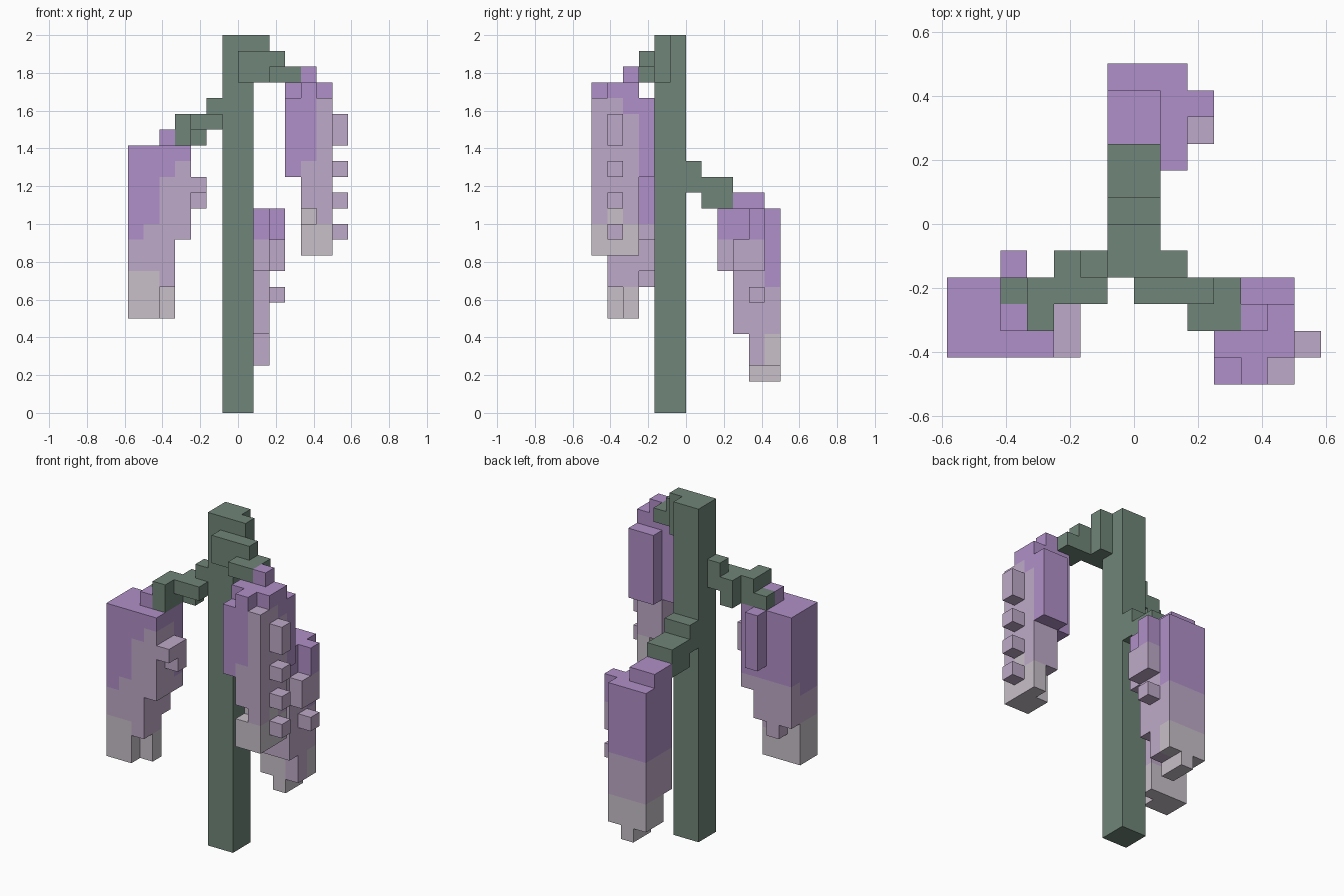
import bpy
import bmesh
from mathutils import Vector

UNIT = 2 / 24  # edge of one cube cell

cube = bpy.data.objects.get("Cube")
if cube:
    bpy.data.objects.remove(cube, do_unlink=True)


def make_material(name, colour):
    mat = bpy.data.materials.new(name)
    mat.use_nodes = True
    mat.diffuse_color = (*colour, 1)
    mat.node_tree.nodes["Principled BSDF"].inputs["Base Color"].default_value = (*colour, 1)
    return mat


GREEN, PURPLE, LILAC, PALE = range(4)
MATERIALS = [
    make_material("stem green", (.16, .235, .19)),
    make_material("petal purple", (.434, .279, .578)),
    make_material("petal lilac", (.515, .402, .578)),
    make_material("petal pale grey", (.578, .527, .578)),
]


def block(x, y, z):
    """All cells inside a box given by its ranges."""
    return {(i, j, k) for i in range(*x) for j in range(*y) for k in range(*z)}


def build(name, cells, rule):
    """Skin a set of cells, colouring each cell by the rule."""
    bm = bmesh.new()
    for cell in sorted(cells):
        centre = Vector(cell) + Vector((.5, .5, .5))
        for axis in range(3):
            for side in (-1, 1):
                normal = Vector((0, 0, 0))
                normal[axis] = side
                if tuple(int(a + b) for a, b in zip(cell, normal)) in cells:
                    continue
                u = Vector((0, 0, 0))
                u[(axis + 1) % 3] = .5
                v = normal.cross(u)
                corners = (-u - v, u - v, u + v, v - u)
                face = bm.faces.new(
                    [bm.verts.new((centre + normal / 2 + c) * UNIT) for c in corners])
                face.material_index = rule(*cell)
    bmesh.ops.remove_doubles(bm, verts=bm.verts, dist=UNIT / 100)
    bmesh.ops.dissolve_limit(bm, angle_limit=.01, verts=bm.verts, edges=bm.edges,
                             delimit={'MATERIAL'})
    mesh = bpy.data.meshes.new(name)
    bm.to_mesh(mesh)
    bm.free()
    for mat in MATERIALS:
        mesh.materials.append(mat)
    obj = bpy.data.objects.new(name, mesh)
    bpy.context.collection.objects.link(obj)


def green(x, y, z):
    return GREEN


def tiers(z, purple_from, pale_below):
    if z >= purple_from:
        return PURPLE
    return PALE if z < pale_below else LILAC


# Stem and its three stepped branches
build("stem", block(x=(-1, 1), y=(-2, 0), z=(0, 24)), green)

build("left_branch",
      block(x=(1, 2), y=(-2, -1), z=(21, 24))
      | block(x=(0, 3), y=(-3, -2), z=(21, 23))
      | block(x=(2, 4), y=(-4, -2), z=(21, 22)), green)

build("right_branch",
      block(x=(-2, -1), y=(-2, -1), z=(18, 20))
      | block(x=(-3, -1), y=(-3, -2), z=(18, 19))
      | block(x=(-3, -2), y=(-2, -1), z=(17, 19))
      | block(x=(-4, -3), y=(-4, -2), z=(17, 19))
      | block(x=(-5, -4), y=(-3, -2), z=(17, 18)), green)

build("back_branch",
      block(x=(-1, 1), y=(0, 1), z=(14, 16))
      | block(x=(-1, 1), y=(1, 3), z=(13, 15)), green)


# Right hanging flower
def right_colour(x, y, z):
    if x == -3:
        return LILAC
    if y >= -3:
        return tiers(z, 12, 9 if x < -6 else 8)
    purple_from = {-7: 11, -6: 12, -5: 15, -4: 16}[x]
    return tiers(z, purple_from, 8 if x == -5 else 9)


build("right_flower",
      block(x=(-7, -5), y=(-5, -3), z=(6, 17))
      | block(x=(-7, -4), y=(-3, -2), z=(9, 17))
      | block(x=(-6, -5), y=(-3, -2), z=(8, 9))
      | block(x=(-5, -4), y=(-5, -3), z=(8, 17))
      | block(x=(-5, -4), y=(-4, -3), z=(6, 8))
      | block(x=(-4, -3), y=(-5, -2), z=(11, 17))
      | block(x=(-5, -4), y=(-4, -3), z=(17, 18))
      | block(x=(-5, -4), y=(-2, -1), z=(13, 17))
      | block(x=(-3, -2), y=(-5, -3), z=(14, 15))
      | block(x=(-3, -2), y=(-4, -3), z=(13, 14)), right_colour)


# Left hanging flower with a row of small buds on its outer side
def left_colour(x, y, z):
    if x == 6:
        return LILAC
    if x == 5:
        purple_from = {-6: 20, -5: 20, -4: 19, -3: 15}[y]
    else:
        purple_from = 16 if x == 4 and y < -3 else 15
    return tiers(z, purple_from, 13 if y == -5 else 12)


left_cells = (
    block(x=(3, 4), y=(-6, -5), z=(15, 20))
    | block(x=(3, 4), y=(-5, -3), z=(15, 21))
    | block(x=(4, 6), y=(-6, -5), z=(10, 20))
    | block(x=(4, 5), y=(-6, -5), z=(20, 21))
    | block(x=(4, 6), y=(-5, -4), z=(10, 21))
    | block(x=(5, 6), y=(-4, -3), z=(10, 21))
    | block(x=(4, 5), y=(-4, -3), z=(12, 22))
    | block(x=(4, 6), y=(-3, -2), z=(15, 20)))
left_cells -= block(x=(4, 5), y=(-6, -5), z=(12, 13))
for low, high in ((11, 12), (13, 14), (15, 16), (17, 19)):
    left_cells |= block(x=(6, 7), y=(-5, -4), z=(low, high))
build("left_flower", left_cells, left_colour)


# Back hanging flower
def back_colour(x, y, z):
    if x == 2:
        return tiers(z, 11, 0)
    if x == 1 and y < 5:
        return tiers(z, 11, 0)
    return tiers(z, 8, 5)


build("back_flower",
      block(x=(-1, 2), y=(3, 4), z=(5, 13))
      | block(x=(-1, 2), y=(4, 6), z=(3, 13))
      | block(x=(0, 1), y=(4, 6), z=(2, 3))
      | block(x=(-1, 1), y=(3, 5), z=(13, 14))
      | block(x=(1, 2), y=(2, 3), z=(9, 13))
      | block(x=(2, 3), y=(4, 5), z=(9, 13))
      | block(x=(2, 3), y=(3, 4), z=(9, 11))
      | block(x=(2, 3), y=(4, 5), z=(7, 8)), back_colour)
